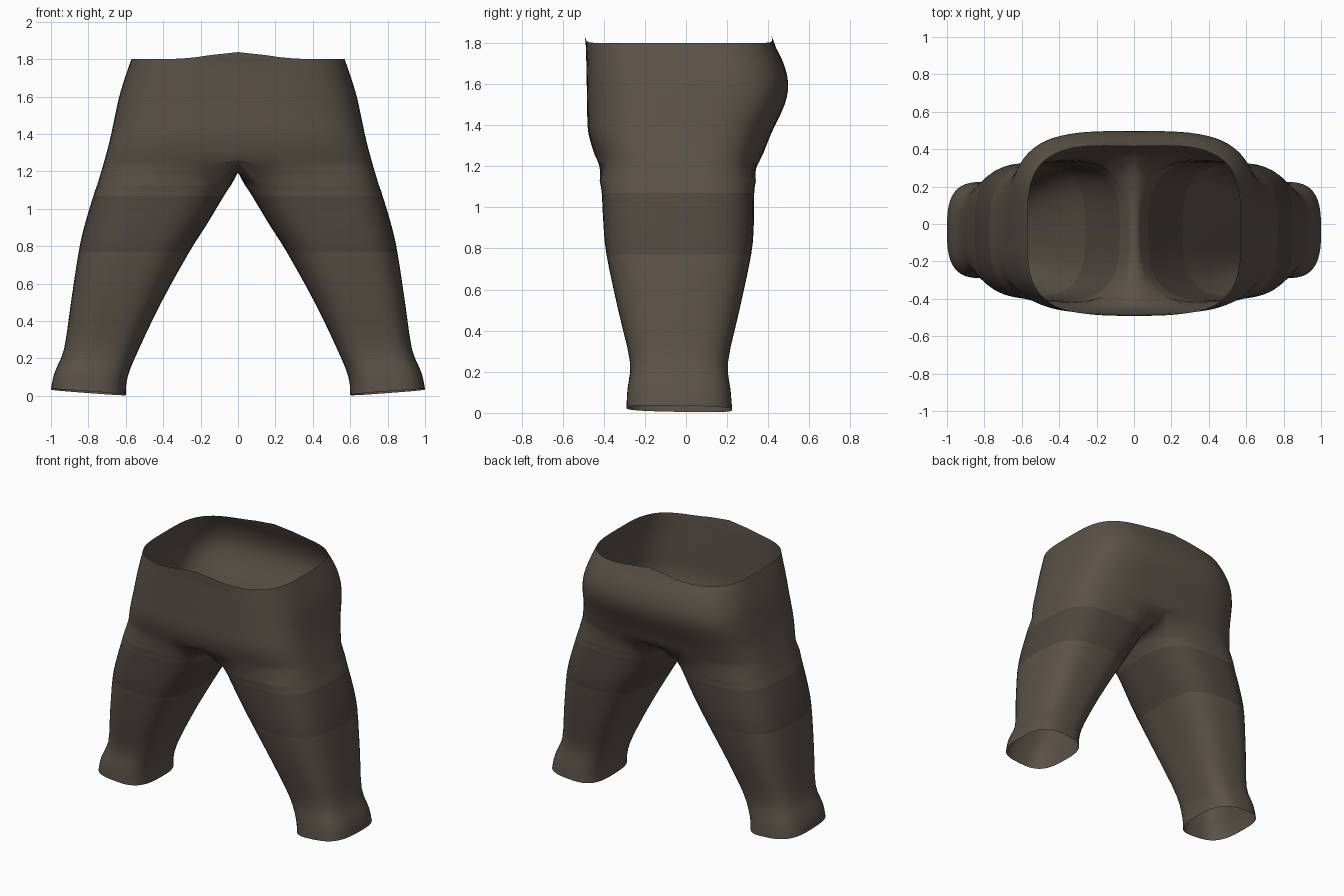
import bpy, bmesh
from math import cos, sin, pi, exp

if "Cube" in bpy.data.objects:
    bpy.data.objects.remove(bpy.data.objects["Cube"])

ARC, INNER = 36, 12          # outer arc segments, inner-thigh segments


def material(name, col):
    m = bpy.data.materials.new(name)
    m.diffuse_color = (*col, 1)
    m.use_nodes = True
    m.node_tree.nodes["Principled BSDF"].inputs["Base Color"].default_value = m.diffuse_color
    return m


def spow(v, p):
    return (1 if v >= 0 else -1) * abs(v) ** (2 / p)


def catmull(rows, steps):
    """Smoothly interpolate rows of a profile table."""
    out = []
    for i in range(len(rows) - 1):
        a, b = rows[max(i - 1, 0)], rows[i]
        c, d = rows[i + 1], rows[min(i + 2, len(rows) - 1)]
        for s in range(steps):
            t = s / steps
            out.append([0.5 * (2 * q + (r - p) * t + (2 * p - 5 * q + 4 * r - w) * t * t
                               + (3 * q - p - 3 * r + w) * t ** 3)
                        for p, q, r, w in zip(a, b, c, d)])
    return out + [list(rows[-1])]


# hips: z, half width, front y, back y
hips = [(1.80, .57, -.487, .425), (1.70, .605, -.485, .475), (1.60, .635, -.483, .497),
        (1.50, .657, -.481, .48), (1.36, .687, -.475, .415), (1.22, .725, -.432, .36)]
# leg: z, inner x, outer x, front y, back y
leg = [(1.13, .035, .752, -.42, .34), (1.07, .075, .773, -.41, .332), (.92, .165, .818, -.402, .33),
       (.77, .26, .852, -.387, .317), (.50, .41, .893, -.33, .26), (.25, .53, .93, -.273, .205),
       (.10, .59, .982, -.285, .217), (0, .60, 1.0, -.29, .225)]

bm = bmesh.new()

# hip half rings, open at the centre plane
hip_rings = []
hip_rows = catmull(hips, 3)
for k, (z, w, f, b) in enumerate(hip_rows):
    ring = []
    for i in range(ARC + 1):
        a = -pi / 2 + pi * i / ARC
        x = w * spow(cos(a), 3.6) if 0 < i < ARC else 0
        y = (f + b) / 2 + (b - f) / 2 * spow(sin(a), 3.6)
        dz = 0
        if k == 0:                                  # raised waist centre
            dz = .038 * exp(-(x / .2) ** 2)
            y += (-.25 if y > 0 else -.15) * dz
        if k == len(hip_rows) - 1:                  # lifted crotch edge
            dz = .035 * exp(-(x / .16) ** 2)
        ring.append(bm.verts.new((x, y, z + dz)))
    hip_rings.append(ring)
for r, s in zip(hip_rings, hip_rings[1:]):
    for i in range(ARC):
        bm.faces.new((r[i], r[i + 1], s[i + 1], s[i]))

# crotch seam closes the last hip ring into a leg ring
last = hip_rings[-1]
y0, y1 = last[-1].co.y, last[0].co.y
seam = []
for j in range(1, INNER):
    t = j / INNER
    u = abs(2 * t - 1)
    seam.append(bm.verts.new((0, y0 + (y1 - y0) * t, 1.195 + .06 * u ** 4)))
prev = last + seam

# leg rings
N = ARC + INNER
for z, xi, xo, f, b in catmull(leg, 3):
    ring = []
    for i in range(N):
        if i <= ARC:
            a = -.75 * pi + 1.5 * pi * i / ARC
        else:
            a = .75 * pi + .5 * pi * (i - ARC) / INNER
        x = (xi + xo) / 2 + (xo - xi) / 2 * spow(cos(a), 3)
        y = (f + b) / 2 + (b - f) / 2 * spow(sin(a), 3)
        k = max(0, 1 - z / .25)                     # tilted cuff
        tilt = k * (.03 * (x - xi) / (xo - xi) + .01 * (b - y) / (b - f))
        ring.append(bm.verts.new((x, y, z + tilt)))
    for i in range(N):
        j = (i + 1) % N
        bm.faces.new((prev[i], prev[j], ring[j], ring[i]))
    prev = ring

bmesh.ops.recalc_face_normals(bm, faces=bm.faces)
outer = max(bm.faces, key=lambda q: q.calc_center_median().x)
if outer.normal.x < 0:
    bmesh.ops.reverse_faces(bm, faces=bm.faces)

# darker thigh band
for q in bm.faces:
    if .77 < q.calc_center_median().z < 1.07:
        q.material_index = 1

me = bpy.data.meshes.new("trousers")
bm.to_mesh(me)
bm.free()
me.materials.append(material("brown_cloth", (.105, .085, .066)))
me.materials.append(material("dark_brown_cloth", (.08, .064, .051)))
ob = bpy.data.objects.new("trousers", me)
bpy.context.collection.objects.link(ob)
mod = ob.modifiers.new("mirror", 'MIRROR')
mod.use_clip = True
mod.merge_threshold = .0005

bpy.context.view_layer.objects.active = ob
ob.select_set(True)
bpy.ops.object.shade_smooth_by_angle(angle=.7)
